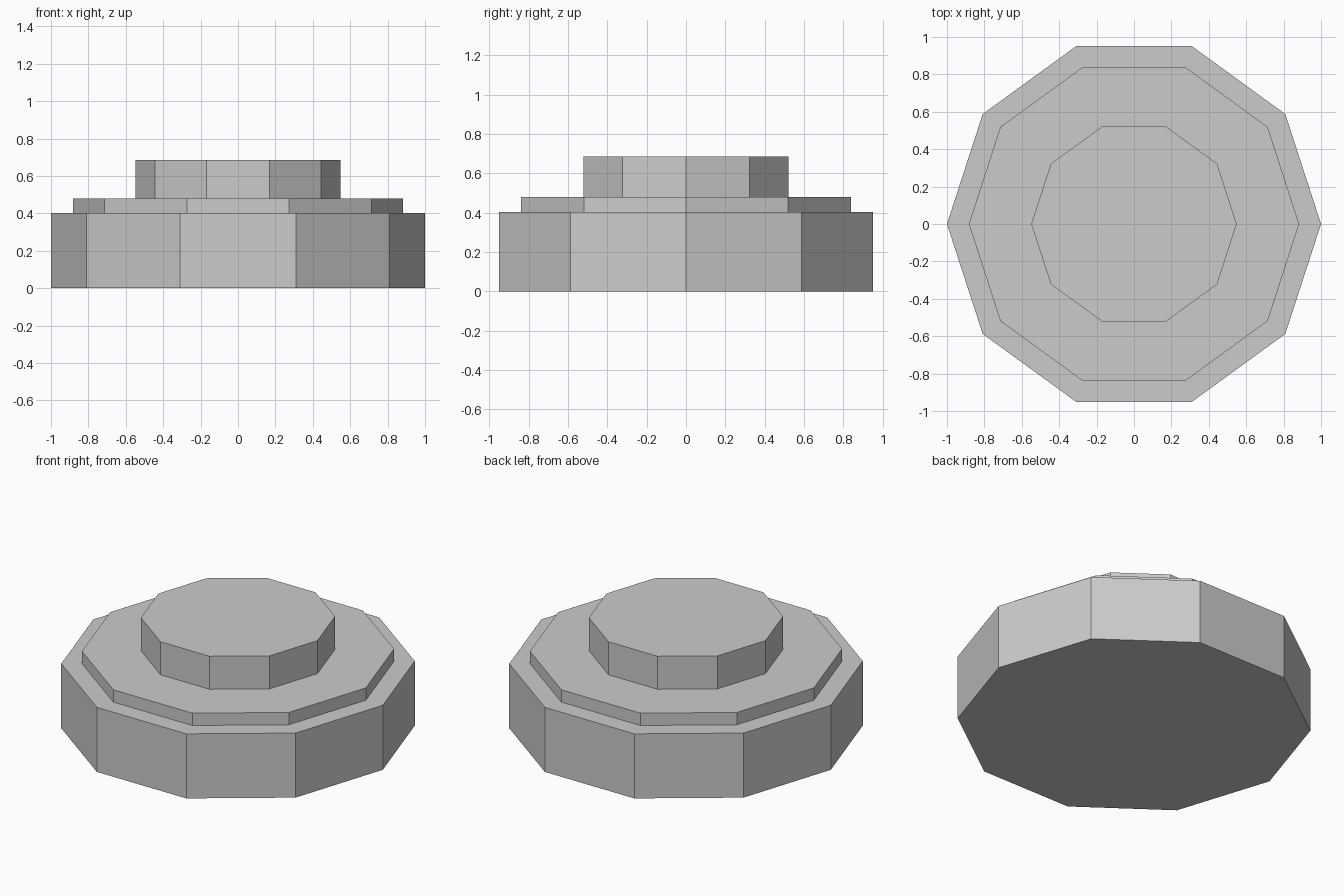
import bpy
import math

if "Cube" in bpy.data.objects:
    bpy.data.objects.remove(bpy.data.objects["Cube"])

SIDES = 10


def tier(name, radius, bottom, top):
    """Flat-shaded ten-sided disc with corners on the x axis."""
    bpy.ops.mesh.primitive_cylinder_add(
        vertices=SIDES, radius=radius, depth=top - bottom,
        location=(0, 0, (bottom + top) / 2), rotation=(0, 0, math.pi / 2))
    bpy.context.object.name = name


# Wide base, thin stepped collar, raised cap
tier("base", 1.0, 0.0, 0.403)
tier("collar", 0.883, 0.403, 0.48)
tier("cap", 0.549, 0.48, 0.686)
